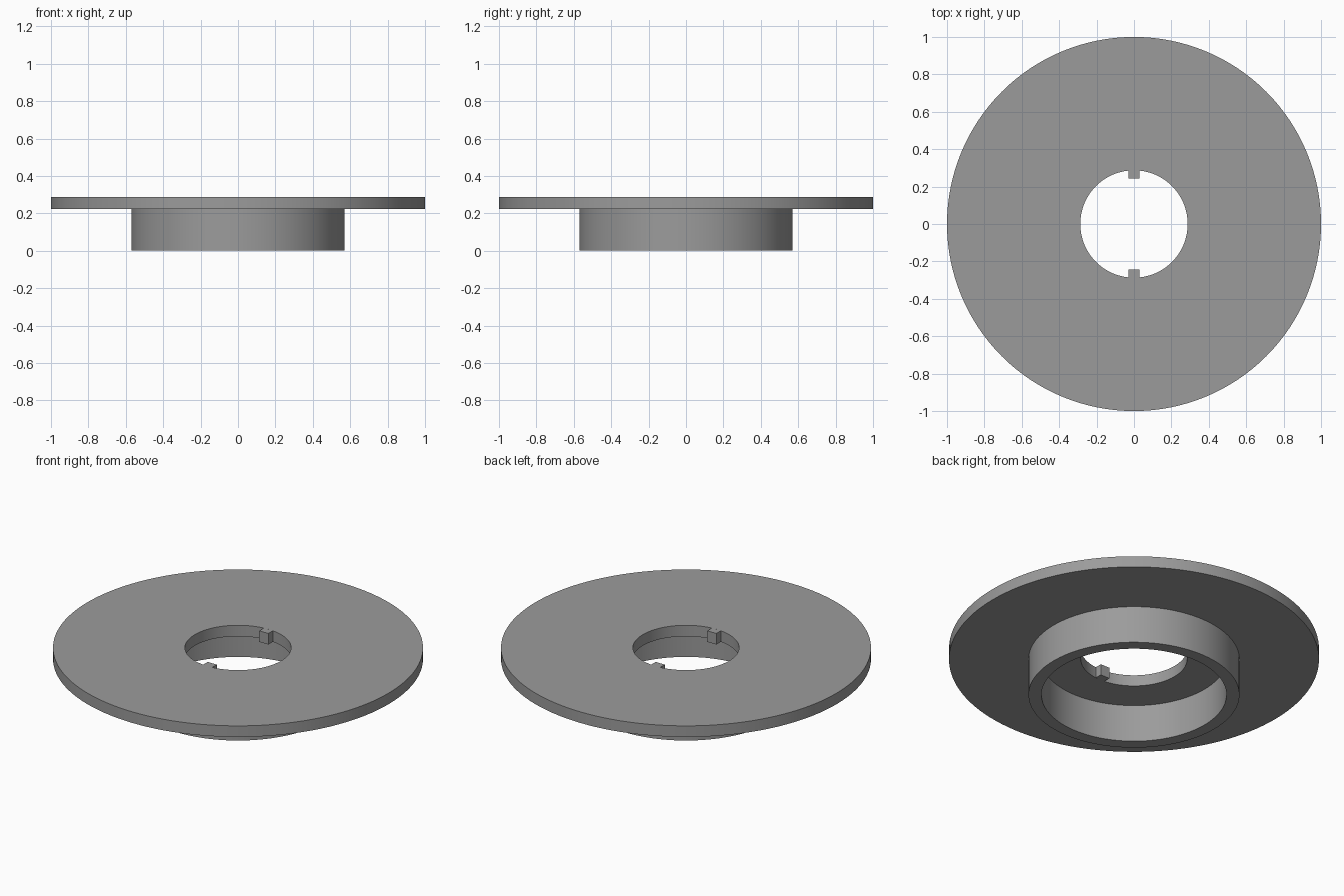
import bpy, bmesh, math

if "Cube" in bpy.data.objects:
    bpy.data.objects.remove(bpy.data.objects["Cube"])

R_DISC, R_HUB, R_RECESS, R_BORE = 1.0, 0.57, 0.50, 0.287
Z_DISC, Z_TOP = 0.222, 0.288
SEGMENTS = 128

grey = bpy.data.materials.new("grey metal")
grey.diffuse_color = (0.33, 0.33, 0.33, 1)
grey.use_nodes = True
grey.node_tree.nodes["Principled BSDF"].inputs["Base Color"].default_value = grey.diffuse_color


def finish(name, bm):
    bmesh.ops.recalc_face_normals(bm, faces=bm.faces[:])
    mesh = bpy.data.meshes.new(name)
    bm.to_mesh(mesh)
    bm.free()
    mesh.materials.append(grey)
    obj = bpy.data.objects.new(name, mesh)
    bpy.context.collection.objects.link(obj)
    bpy.ops.object.select_all(action='DESELECT')
    obj.select_set(True)
    bpy.context.view_layer.objects.active = obj
    bpy.ops.object.shade_smooth_by_angle(angle=math.radians(30))
    return obj


# Flanged disc with hollow hub: closed cross-section revolved about z
profile = [(R_BORE, Z_TOP), (R_DISC, Z_TOP), (R_DISC, Z_DISC), (R_HUB, Z_DISC),
           (R_HUB, 0), (R_RECESS, 0), (R_RECESS, Z_DISC), (R_BORE, Z_DISC)]
bm = bmesh.new()
rings = []
for i in range(SEGMENTS):
    a = 2 * math.pi * i / SEGMENTS
    rings.append([bm.verts.new((r * math.cos(a), r * math.sin(a), z)) for r, z in profile])
for i in range(SEGMENTS):
    p, q = rings[i], rings[(i + 1) % SEGMENTS]
    for j in range(len(profile)):
        k = (j + 1) % len(profile)
        bm.faces.new((p[j], q[j], q[k], p[k]))
finish("flanged_hub", bm)

# Two locating keys inside the bore, their backs following the bore wall
W, INNER = 0.03, 0.243
back = math.sqrt(R_BORE ** 2 - W ** 2)
outline = [(-W, INNER), (W, INNER), (W, back), (0, R_BORE), (-W, back)]
for name, s in (("back_key", 1), ("front_key", -1)):
    bm = bmesh.new()
    face = bm.faces.new([bm.verts.new((s * x, s * y, Z_DISC)) for x, y in outline])
    ext = bmesh.ops.extrude_face_region(bm, geom=[face])
    top = [v for v in ext["geom"] if isinstance(v, bmesh.types.BMVert)]
    bmesh.ops.translate(bm, verts=top, vec=(0, 0, Z_TOP - Z_DISC))
    # Restore the bottom cap if the extrusion removed it
    if not any(all(v.co.z < Z_DISC + 1e-4 for v in f.verts) for f in bm.faces):
        low = [e for e in bm.edges if all(v.co.z < Z_DISC + 1e-4 for v in e.verts)]
        bmesh.ops.contextual_create(bm, geom=low)
    finish(name, bm)
